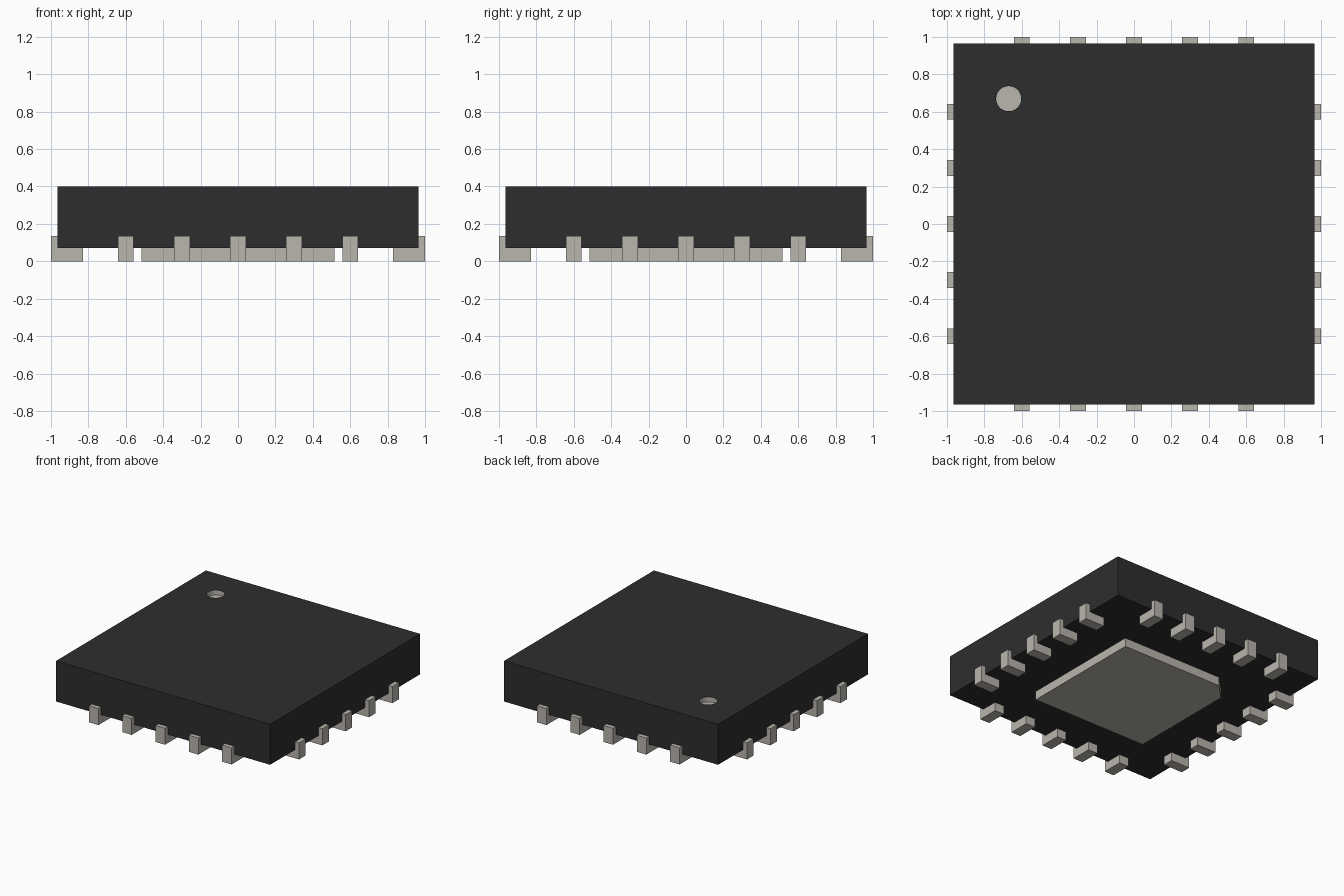
import bpy, bmesh, math
from mathutils import Matrix, Vector

cube = bpy.data.objects.get("Cube")
if cube:
    bpy.data.objects.remove(cube, do_unlink=True)


def material(name, rgb):
    m = bpy.data.materials.new(name)
    m.use_nodes = True
    m.diffuse_color = (*rgb, 1)
    m.node_tree.nodes["Principled BSDF"].inputs["Base Color"].default_value = (*rgb, 1)
    return m


black = material("black_plastic", (0.027, 0.027, 0.027))
metal = material("tinned_metal", (0.49, 0.465, 0.42))


def prism(name, points, offset, mat, matrix=Matrix()):
    """Extrude a closed outline of 3D points by offset."""
    bm = bmesh.new()
    face = bm.faces.new([bm.verts.new(p) for p in points])
    ext = bmesh.ops.extrude_face_region(bm, geom=[face])
    bmesh.ops.translate(bm, vec=Vector(offset),
                        verts=[v for v in ext["geom"] if isinstance(v, bmesh.types.BMVert)])
    bmesh.ops.recalc_face_normals(bm, faces=bm.faces)
    bm.transform(matrix)
    me = bpy.data.meshes.new(name)
    bm.to_mesh(me)
    bm.free()
    me.materials.append(mat)
    ob = bpy.data.objects.new(name, me)
    bpy.context.collection.objects.link(ob)
    return ob


# Package dimensions
B, BOTTOM, TOP = 0.965, 0.07, 0.40
DOT, DOT_R, DOT_DEPTH = Vector((-0.67, 0.67)), 0.067, 0.04

# Plastic body
body = prism("body", [(-B, -B, BOTTOM), (B, -B, BOTTOM), (B, B, BOTTOM), (-B, B, BOTTOM)],
             (0, 0, TOP - BOTTOM), black)
body.data.materials.append(metal)

# Round corner marker, sunk into the top
ring = [(DOT.x + DOT_R * math.cos(a), DOT.y + DOT_R * math.sin(a), TOP - DOT_DEPTH)
        for a in (math.tau * i / 40 for i in range(40))]
cutter = prism("marker_cutter", ring, (0, 0, 0.2), metal)
cutter.hide_render = True
mod = body.modifiers.new("marker", 'BOOLEAN')
mod.operation, mod.solver, mod.object = 'DIFFERENCE', 'EXACT', cutter
bpy.context.view_layer.objects.active = body
bpy.ops.object.modifier_apply(modifier=mod.name)
bpy.data.objects.remove(cutter, do_unlink=True)

# Marker walls and floor are metal, everything else plastic
for p in body.data.polygons:
    inside = all((body.data.vertices[i].co.xy - DOT).length < DOT_R + 0.005 for i in p.vertices)
    p.material_index = 1 if inside else 0

# Central pad underneath, with one clipped corner
P, C = 0.515, 0.13
prism("thermal_pad", [(-P, -P, 0), (P, -P, 0), (P, P, 0), (-P + C, P, 0), (-P, P - C, 0)],
      (0, 0, BOTTOM), metal)

# L-shaped leads, five on each side
W = 0.085
profile = [(0.83, 0), (1, 0), (1, 0.135), (B, 0.135), (B, BOTTOM), (0.83, BOTTOM)]
for k, side in enumerate(("left", "back", "right", "front")):
    turn = Matrix.Rotation(k * math.pi / 2, 4, 'Z')
    for n in range(5):
        y = (n - 2) * 0.3
        prism(f"{side}_lead_{n + 1}", [(r, y - W / 2, z) for r, z in profile],
              (0, W, 0), metal, turn)
